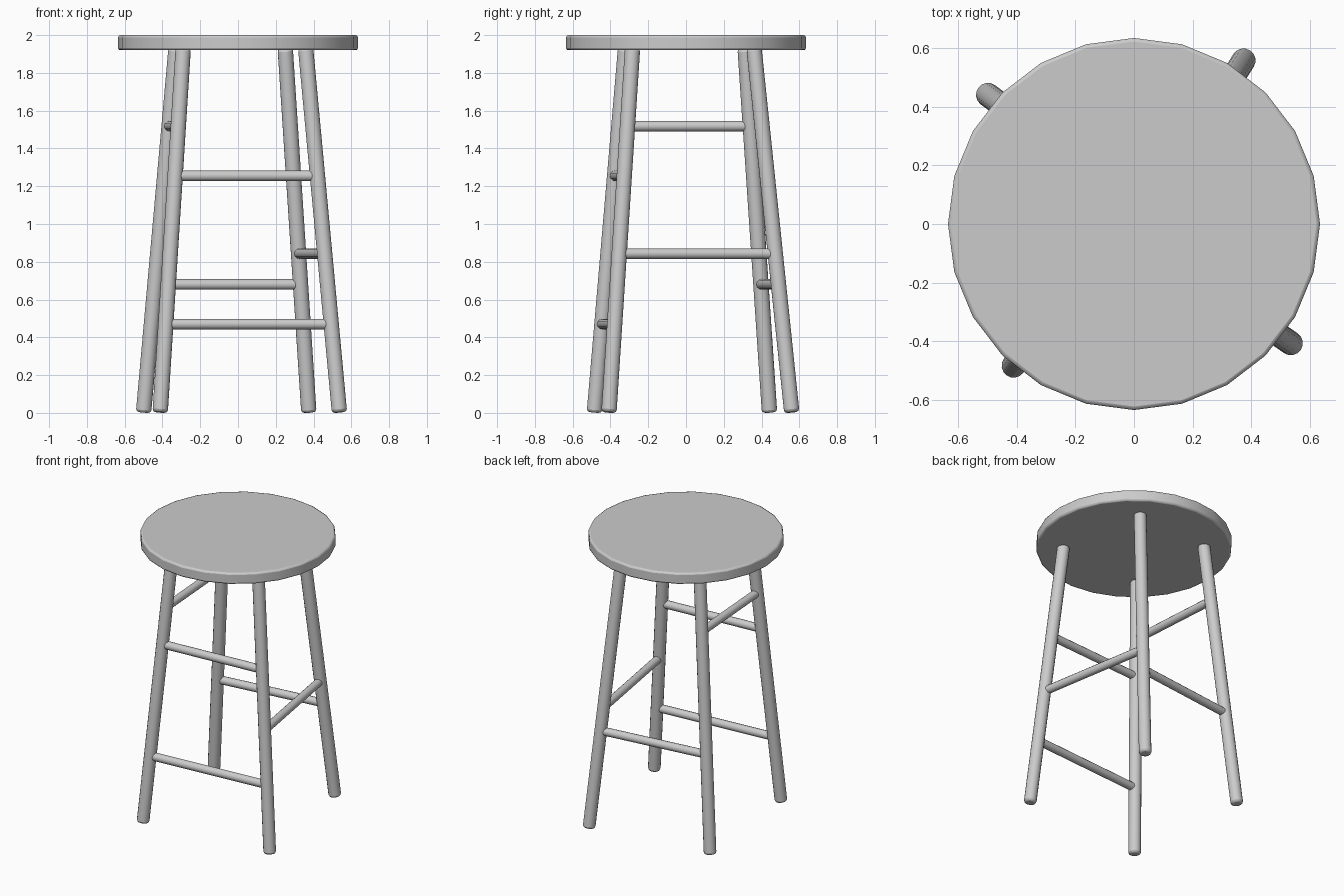
import bpy
from mathutils import Vector

if "Cube" in bpy.data.objects:
    bpy.data.objects.remove(bpy.data.objects["Cube"])


def finish(obj, name, bevel):
    obj.name = name
    if bevel:
        mod = obj.modifiers.new("rounded_edge", 'BEVEL')
        mod.width = bevel
        mod.segments = 2
        mod.limit_method = 'ANGLE'
        mod.angle_limit = 1.0
    bpy.ops.object.shade_smooth_by_angle(angle=0.7)
    return obj


def rod(name, a, b, radius, sides, bevel=0.0):
    a, b = Vector(a), Vector(b)
    d = b - a
    bpy.ops.mesh.primitive_cylinder_add(
        vertices=sides, radius=radius, depth=d.length, location=(a + b) / 2,
        rotation=d.to_track_quat('Z', 'Y').to_euler())
    return finish(bpy.context.object, name, bevel)


# Round seat with 24 sides
bpy.ops.mesh.primitive_cylinder_add(vertices=24, radius=0.635, depth=0.08,
                                    location=(0, 0, 1.96))
finish(bpy.context.object, "seat", 0.012)

# Splayed legs: foot point and top point under the seat
legs = {
    "front_left": ((-0.412, -0.485, 0.003), (-0.290, -0.320, 1.93)),
    "front_right": ((0.537, -0.408, 0.003), (0.358, -0.283, 1.93)),
    "back_left": ((-0.500, 0.442, 0.003), (-0.328, 0.313, 1.93)),
    "back_right": ((0.375, 0.560, 0.003), (0.250, 0.360, 1.93)),
}
for name, (foot, top) in legs.items():
    rod(name + "_leg", foot, top, 0.041, 16, 0.015)


def on_leg(name, z):
    foot, top = (Vector(p) for p in legs[name])
    return foot.lerp(top, (z - foot.z) / (top.z - foot.z))


# Horizontal rungs between neighbouring legs
rungs = [
    ("front_upper_rung", "front_left", "front_right", 1.255),
    ("front_lower_rung", "front_left", "front_right", 0.470),
    ("back_rung", "back_left", "back_right", 0.680),
    ("left_rung", "front_left", "back_left", 1.518),
    ("right_rung", "front_right", "back_right", 0.843),
]
for name, a, b, z in rungs:
    rod(name, on_leg(a, z), on_leg(b, z), 0.028, 12)
